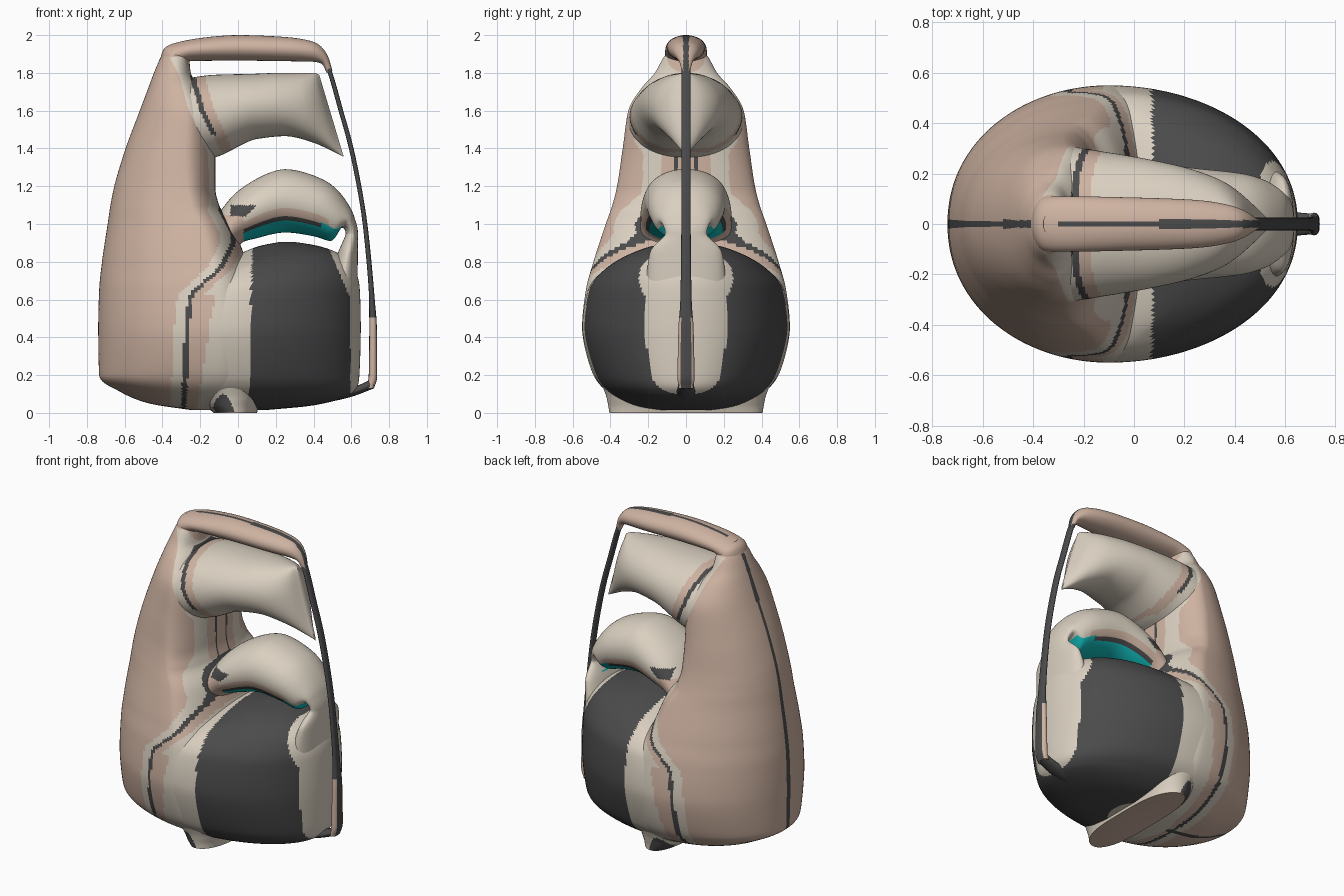
import bpy, bmesh, math

cube = bpy.data.objects.get("Cube")
if cube:
    bpy.data.objects.remove(cube)


# Flat colours
def material(name, rgb):
    m = bpy.data.materials.new(name)
    m.use_nodes = True
    m.diffuse_color = (*rgb, 1)
    m.node_tree.nodes["Principled BSDF"].inputs["Base Color"].default_value = (*rgb, 1)
    return m


MATS = [material("tan", (.62, .45, .36)), material("cream", (.7, .63, .53)),
        material("charcoal", (.07, .07, .07)), material("teal", (.006, .5, .5))]
TAN, CREAM, DARK, TEAL = range(4)


def refine(rows, steps):
    """Smooth interpolation of rows without overshoot."""
    def slope(i, k):
        if i == 0:
            return rows[1][k] - rows[0][k]
        if i == len(rows) - 1:
            return rows[i][k] - rows[i - 1][k]
        a, b = rows[i][k] - rows[i - 1][k], rows[i + 1][k] - rows[i][k]
        return 2 * a * b / (a + b) if a * b > 0 else 0
    out = []
    for i in range(len(rows) - 1):
        for s in range(steps):
            t = s / steps
            out.append([(2*t**3 - 3*t*t + 1) * p + (t**3 - 2*t*t + t) * slope(i, k)
                        + (3*t*t - 2*t**3) * q + (t**3 - t*t) * slope(i + 1, k)
                        for k, (p, q) in enumerate(zip(rows[i], rows[i + 1]))])
    return out + [list(rows[-1])]


def loft(name, rows, rule, n=96, steps=8, power=1.0):
    """Skin rings; a row holds edge A (x, z), edge B (x, z), half width, peak fraction."""
    bm = bmesh.new()
    rings = []
    for ax, az, bx, bz, w, f in refine(rows, steps):
        px, pz = ax + (bx - ax) * f, az + (bz - az) * f
        ring = []
        for i in range(n):
            t = math.tau * i / n
            c, s = math.cos(t), math.sin(t)
            ex, ez = (bx, bz) if c > 0 else (ax, az)
            y = math.copysign(abs(s) ** power, s) * w
            ring.append(bm.verts.new((px + (ex - px) * abs(c), y, pz + (ez - pz) * abs(c))))
        rings.append(ring)
    for r, q in zip(rings, rings[1:]):
        for i in range(n):
            j = (i + 1) % n
            face = bm.faces.new((r[i], r[j], q[j], q[i]))
            face.material_index = rule(face.calc_center_median(), math.cos(math.tau * (i + .5) / n))
    for r in (rings[0], rings[-1]):
        face = bm.faces.new(r)
        face.material_index = rule(face.calc_center_median(), 0)
    bmesh.ops.recalc_face_normals(bm, faces=bm.faces)
    me = bpy.data.meshes.new(name)
    bm.to_mesh(me)
    bm.free()
    for m in MATS:
        me.materials.append(m)
    ob = bpy.data.objects.new(name, me)
    bpy.context.collection.objects.link(ob)
    bpy.ops.object.select_all(action='DESELECT')
    ob.select_set(True)
    bpy.context.view_layer.objects.active = ob
    bpy.ops.object.shade_smooth_by_angle(angle=math.radians(45))


def level(rows):
    """Horizontal rings from z, left x, right x, half width, peak x."""
    return [(l, z, r, z, w, (p - l) / (r - l)) for z, l, r, w, p in rows]


# Winding border line between back shell and front
BORDER = [(0, -.29), (.5, -.265), (.62, -.25), (.69, -.18), (.77, -.09), (.9, -.025),
          (.95, -.025), (1.07, -.09), (1.15, -.08), (1.38, -.09), (1.5, -.14),
          (1.6, -.19), (1.78, -.24), (1.9, -.3)]


def border(z):
    for (z0, x0), (z1, x1) in zip(BORDER, BORDER[1:]):
        if z <= z1:
            return x0 + (x1 - x0) * (z - z0) / (z1 - z0)
    return BORDER[-1][1]


def banded(p, c):
    d = p.x - border(p.z)
    if p.z > 1.885 or d < -.07:
        return TAN
    if 1.13 < p.z < 1.38:
        return CREAM
    if abs(d) < .014 and p.z < 1.79 and not 1.1 < p.z < 1.47:
        return DARK
    return TAN if 0 < d < (.07 + .1 * p.z if p.z < .62 else .065) else CREAM


def shell_rule(p, c):
    if c < -.8 and abs(p.y) < .015:
        return DARK
    if c > .5 and 1.1 < p.z < 1.45 and abs(p.y) < .13:
        return DARK if .045 < abs(p.y) < .06 else TAN
    return banded(p, c)


def belly_rule(p, c):
    if p.x > .05 + .03 * p.z and p.x < .595 - max(0, p.z - .6) * .42:
        return DARK
    return banded(p, c)


def arch_rule(p, c):
    if .03 < p.x < .55 and p.z > .88:
        if c < (-.45 if p.x > .44 else -.64):
            return TEAL
        if c < -.5:
            return DARK
        if c < -.2 and p.x < .48:
            return TAN
    if 1.04 < p.z < 1.1 and -.04 < p.x < .03 + (p.z - 1.03):
        return DARK
    return TAN if p.x < .03 and p.z < 1.05 else CREAM


# Tall rounded back shell
loft("back_shell", level([
    (.015, -.25, .05, .2, -.1), (.05, -.47, .1, .3, -.1), (.115, -.63, .2, .42, -.1),
    (.2, -.735, .2, .49, -.1), (.45, -.74, .2, .55, -.1), (.65, -.735, .15, .53, -.11),
    (.8, -.72, .05, .49, -.14), (1, -.69, -.03, .425, -.2), (1.1, -.675, -.1, .39, -.25),
    (1.2, -.655, -.12, .365, -.27), (1.4, -.595, -.12, .335, -.28), (1.6, -.52, -.14, .305, -.27),
    (1.72, -.475, -.2, .235, -.3), (1.8, -.445, -.25, .165, -.33), (1.89, -.405, -.26, .113, -.33),
    (1.95, -.36, -.28, .05, -.32)]), shell_rule, n=224, steps=13, power=.95)

# Round belly with dark side panels
loft("belly", level([
    (.015, -.25, .15, .2, -.1), (.04, -.3, .4, .29, -.1), (.1, -.4, .6, .4, -.1),
    (.17, -.45, .64, .47, -.1), (.45, -.5, .65, .55, -.1), (.65, -.4, .645, .52, -.06),
    (.76, -.2, .62, .43, .05), (.84, 0, .54, .3, .2), (.885, .12, .42, .17, .25),
    (.905, .22, .3, .04, .25)]), belly_rule, n=224, steps=11, power=.95)

# Arch above the belly, with its front post
loft("arch", [
    (-.02, .8, -.2, .9, .2, .5), (.02, .9, -.1, 1.06, .24, .5), (.1, .925, .02, 1.19, .24, .5),
    (.25, .955, .25, 1.29, .22, .5), (.4, .935, .46, 1.23, .2, .5), (.49, .91, .56, 1.14, .17, .5),
    (.55, .98, .615, 1.04, .13, .5), (.57, .95, .635, .95, .11, .5), (.53, .85, .635, .85, .19, .5),
    (.45, .62, .63, .62, .22, .5)], arch_rule, n=112, steps=16, power=.9)

# Upper block, thinning to a slanted front edge
loft("upper_block", [
    (-.38, 1.35, -.38, 1.74, .25, .5), (-.24, 1.32, -.27, 1.77, .305, .5),
    (-.1, 1.36, -.12, 1.79, .285, .5), (.1, 1.45, .08, 1.795, .25, .5),
    (.25, 1.465, .22, 1.8, .215, .5), (.4, 1.43, .34, 1.8, .16, .55),
    (.5, 1.385, .4, 1.8, .09, .6), (.56, 1.355, .43, 1.79, .012, .6)],
    banded, n=112, steps=16, power=.9)

# Top handle with a dark seam
loft("top_handle", [
    (-.3, 1.8, -.42, 1.84, .1, .5), (-.29, 1.84, -.39, 1.93, .11, .5),
    (-.25, 1.862, -.26, 1.975, .11, .5), (0, 1.865, 0, 2, .105, .5),
    (.25, 1.862, .25, 1.99, .095, .5), (.38, 1.86, .41, 1.96, .07, .5),
    (.44, 1.85, .475, 1.89, .04, .5), (.47, 1.8, .5, 1.81, .02, .5)],
    lambda p, c: DARK if c > .8 and abs(p.y) < .015 and p.x > -.3
    else CREAM if p.z < 1.885 and p.x < -.28 else TAN, n=64)

# Thin strap from the handle down to the base
loft("front_strap", level([
    (z, x - t, x, w, x - t / 2) for z, x, t, w in [
        (1.9, .46, .025, .025), (1.8, .5, .025, .025), (1.6, .557, .025, .025),
        (1.4, .612, .025, .025), (1, .685, .025, .025), (.6, .724, .03, .03),
        (.45, .735, .04, .04), (.2, .737, .045, .045), (.13, .72, .04, .04)]]),
    lambda p, c: TAN if p.z < .5 and abs(c) < .8 else DARK, n=24, power=.6)
loft("strap_base", [(.45, .05, .45, .15, .06, .5), (.6, .085, .6, .14, .05, .5),
                    (.72, .13, .71, .18, .04, .5)], lambda p, c: DARK, n=24)


# Crosswise foot flaring up into the body
def foot_rule(p, c):
    if p.z < .003:
        return TAN
    return DARK if p.z < .1 - 25 * (p.x + .08) ** 2 and abs(p.y) > .3 else CREAM


loft("foot_bar", level([(0, -.13, .1, .405, -.03), (.03, -.16, .11, .41, -.04),
                        (.08, -.2, .13, .42, -.04), (.15, -.25, .17, .445, -.05),
                        (.24, -.28, .21, .475, -.05)]),
     foot_rule, n=128, power=.6)
